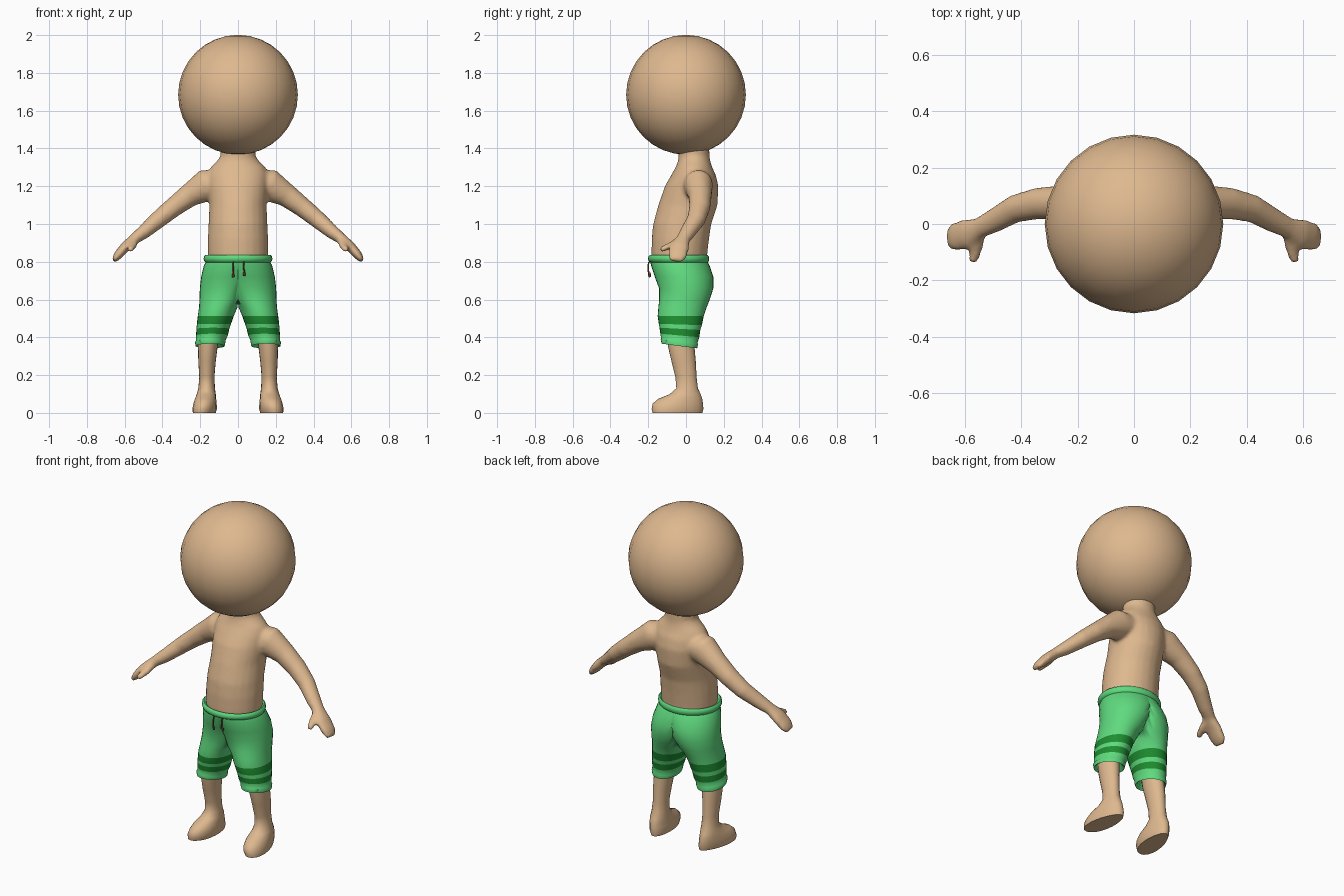
import bpy, bmesh, math
from mathutils import Vector


def material(name, rgb):
    m = bpy.data.materials.new(name)
    m.diffuse_color = (*rgb, 1)
    return m


SKIN = material("skin", (0.73, 0.48, 0.275))
GREEN = material("shorts green", (0.115, 0.70, 0.21))
STRIPE = material("stripe dark green", (0.013, 0.27, 0.03))
CORD = material("cord brown", (0.16, 0.07, 0.035))


def loft(bm, rings, cap=True, closed_caps=(True, True)):
    """Skin a list of equal-length point rings; returns faces per band."""
    vs = [[bm.verts.new(p) for p in r] for r in rings]
    n = len(vs[0])
    bands = [[bm.faces.new((a[i], a[(i + 1) % n], b[(i + 1) % n], b[i])) for i in range(n)]
             for a, b in zip(vs, vs[1:])]
    if cap:
        bm.faces.new(vs[0])
        bm.faces.new(vs[-1])
    return bands


def flat_ring(z, cx, cy, rx, ry, n=24):
    return [Vector((cx + rx * math.cos(math.tau * i / n), cy + ry * math.sin(math.tau * i / n), z))
            for i in range(n)]


def tube(bm, path, side=1, n=16):
    """Elliptical limb through (x, y, z, thickness, depth) stations."""
    pts = [Vector(p[:3]) for p in path]
    rings = []
    for i, p in enumerate(path):
        t = (pts[min(i + 1, len(pts) - 1)] - pts[max(i - 1, 0)]).normalized()
        ref = Vector((1, 0, 0)) if abs(t.y) > 0.7 else Vector((0, 1, 0))
        u = t.cross(ref).normalized()
        v = t.cross(u)
        ring = [pts[i] + u * p[3] * math.cos(math.tau * k / n) + v * p[4] * math.sin(math.tau * k / n)
                for k in range(n)]
        rings.append([Vector((q.x * side, q.y, q.z)) for q in ring])
    loft(bm, rings)


def finish(name, bm, mats, mirror=False, angle=60):
    bmesh.ops.recalc_face_normals(bm, faces=bm.faces)
    me = bpy.data.meshes.new(name)
    bm.to_mesh(me)
    bm.free()
    for m in mats:
        me.materials.append(m)
    ob = bpy.data.objects.new(name, me)
    bpy.context.collection.objects.link(ob)
    bpy.ops.object.select_all(action='DESELECT')
    ob.select_set(True)
    bpy.context.view_layer.objects.active = ob
    bpy.ops.object.shade_smooth_by_angle(angle=math.radians(angle))
    if mirror:
        mod = ob.modifiers.new("mirror", 'MIRROR')
        mod.merge_threshold = 0.0005
    return ob


# Head
bm = bmesh.new()
bmesh.ops.create_uvsphere(bm, u_segments=24, v_segments=16, radius=0.317)
bmesh.ops.translate(bm, verts=bm.verts, vec=(0, 0, 1.684))
finish("head", bm, [SKIN])

# Torso, neck, arms and thumbs blended into one skin
bm = bmesh.new()
torso = [(0.78, -0.035, 0.155, 0.145), (0.84, -0.035, 0.16, 0.148), (0.92, -0.03, 0.16, 0.152),
         (1.0, -0.02, 0.156, 0.154), (1.1, 0.01, 0.152, 0.157), (1.2, 0.03, 0.16, 0.142),
         (1.26, 0.04, 0.16, 0.118), (1.3, 0.042, 0.145, 0.097), (1.335, 0.043, 0.11, 0.085),
         (1.36, 0.043, 0.092, 0.082), (1.42, 0.04, 0.095, 0.083)]
loft(bm, [flat_ring(z, 0, cy, rx, ry) for z, cy, rx, ry in torso])
arm = [(0.08, 0.06, 1.215, 0.07, 0.075), (0.17, 0.065, 1.205, 0.087, 0.078),
       (0.26, 0.075, 1.15, 0.062, 0.062), (0.34, 0.073, 1.09, 0.053, 0.057),
       (0.42, 0.055, 1.025, 0.047, 0.05), (0.50, 0.01, 0.957, 0.038, 0.043),
       (0.55, -0.015, 0.92, 0.029, 0.038), (0.595, -0.035, 0.88, 0.028, 0.054),
       (0.635, -0.045, 0.835, 0.024, 0.053), (0.658, -0.05, 0.805, 0.014, 0.038)]
thumb = [(0.545, -0.025, 0.915, 0.022, 0.024), (0.558, -0.08, 0.885, 0.02, 0.024),
         (0.572, -0.137, 0.862, 0.015, 0.018)]
for s in (1, -1):
    tube(bm, arm, s)
    tube(bm, thumb, s, 10)
body = finish("torso_and_arms", bm, [SKIN])
mod = body.modifiers.new("blend", 'REMESH')
mod.mode = 'VOXEL'
mod.voxel_size = 0.011
mod.use_smooth_shade = True
mod = body.modifiers.new("soften", 'SMOOTH')
mod.factor = 0.5
mod.iterations = 7

# Legs with feet: toes wider than heels and turned slightly out
bm = bmesh.new()
leg = [(0, 0.17, -0.045, 0.057, 0.132), (0.02, 0.17, -0.045, 0.062, 0.137),
       (0.05, 0.17, -0.043, 0.06, 0.133), (0.075, 0.17, -0.03, 0.056, 0.116),
       (0.098, 0.168, -0.005, 0.051, 0.083), (0.13, 0.166, 0.006, 0.044, 0.057),
       (0.19, 0.165, 0.0, 0.04, 0.056), (0.27, 0.164, -0.012, 0.046, 0.064),
       (0.35, 0.16, -0.025, 0.052, 0.07), (0.42, 0.155, -0.03, 0.055, 0.072)]
rings = []
for z, cx, cy, rx, ry in leg:
    k = max(0, 1 - z / 0.12)
    ring = flat_ring(z, cx, cy, rx, ry, 20)
    for p in ring:
        p.x = cx + (p.x - cx) * (1 - 1.2 * k * (p.y + 0.03)) - 0.13 * k * p.y
    rings.append(ring)
loft(bm, rings)
finish("legs", bm, [SKIN], mirror=True)

# Shorts: one leg lofted up to the waist, clipped at the centre and mirrored
bm = bmesh.new()
shorts = [(0.40, 0.148, -0.035, 0.05, 0.065), (0.36, 0.148, -0.035, 0.068, 0.085),
          (0.354, 0.148, -0.035, 0.077, 0.094), (0.376, 0.147, -0.035, 0.081, 0.099),
          (0.382, 0.145, -0.035, 0.078, 0.096), (0.41, 0.138, -0.033, 0.084, 0.103),
          (0.445, 0.133, -0.032, 0.087, 0.108), (0.468, 0.128, -0.03, 0.09, 0.114),
          (0.512, 0.118, -0.028, 0.095, 0.122), (0.56, 0.104, -0.018, 0.102, 0.128),
          (0.60, 0.084, -0.008, 0.12, 0.134), (0.66, 0.06, 0.001, 0.142, 0.144),
          (0.72, 0.035, -0.01, 0.16, 0.155), (0.78, 0.008, -0.03, 0.173, 0.155),
          (0.797, 0, -0.036, 0.172, 0.152), (0.802, 0, -0.038, 0.178, 0.158),
          (0.815, 0, -0.039, 0.182, 0.162), (0.828, 0, -0.039, 0.18, 0.16),
          (0.836, 0, -0.038, 0.172, 0.152), (0.825, 0, -0.037, 0.155, 0.14)]
rings = []
for z, cx, cy, rx, ry in shorts:
    ring = flat_ring(z, cx, cy, rx, ry, 32)
    for p in ring:
        p.x = 0 if p.x < 0.0005 else p.x
        p.z -= 0.13 * max(0, min(1, (0.5 - z) / 0.13)) * (p.y - cy)
    rings.append(ring)
bands = loft(bm, rings, cap=False)
for i in (5, 7):
    for f in bands[i]:
        f.material_index = 1
wall = [f for f in bm.faces if all(abs(v.co.x) < 1e-5 for v in f.verts)]
bmesh.ops.delete(bm, geom=wall, context='FACES')
finish("shorts", bm, [GREEN, STRIPE], mirror=True, angle=50)

# Drawstring ends hanging from the waistband
for name, x, drop in (("drawstring_left", -0.024, 0.0), ("drawstring_right", 0.03, 0.008)):
    bm = bmesh.new()
    tube(bm, [(x, -0.185, 0.803, 0.004, 0.004), (x, -0.198, 0.795, 0.004, 0.004),
              (x * 1.05, -0.201, 0.765, 0.004, 0.004), (x * 1.08, -0.197, 0.735 + drop, 0.004, 0.004),
              (x * 1.08, -0.194, 0.733 + drop, 0.007, 0.007),
              (x * 1.08, -0.190, 0.718 + drop, 0.006, 0.006)], n=8)
    finish(name, bm, [CORD])
